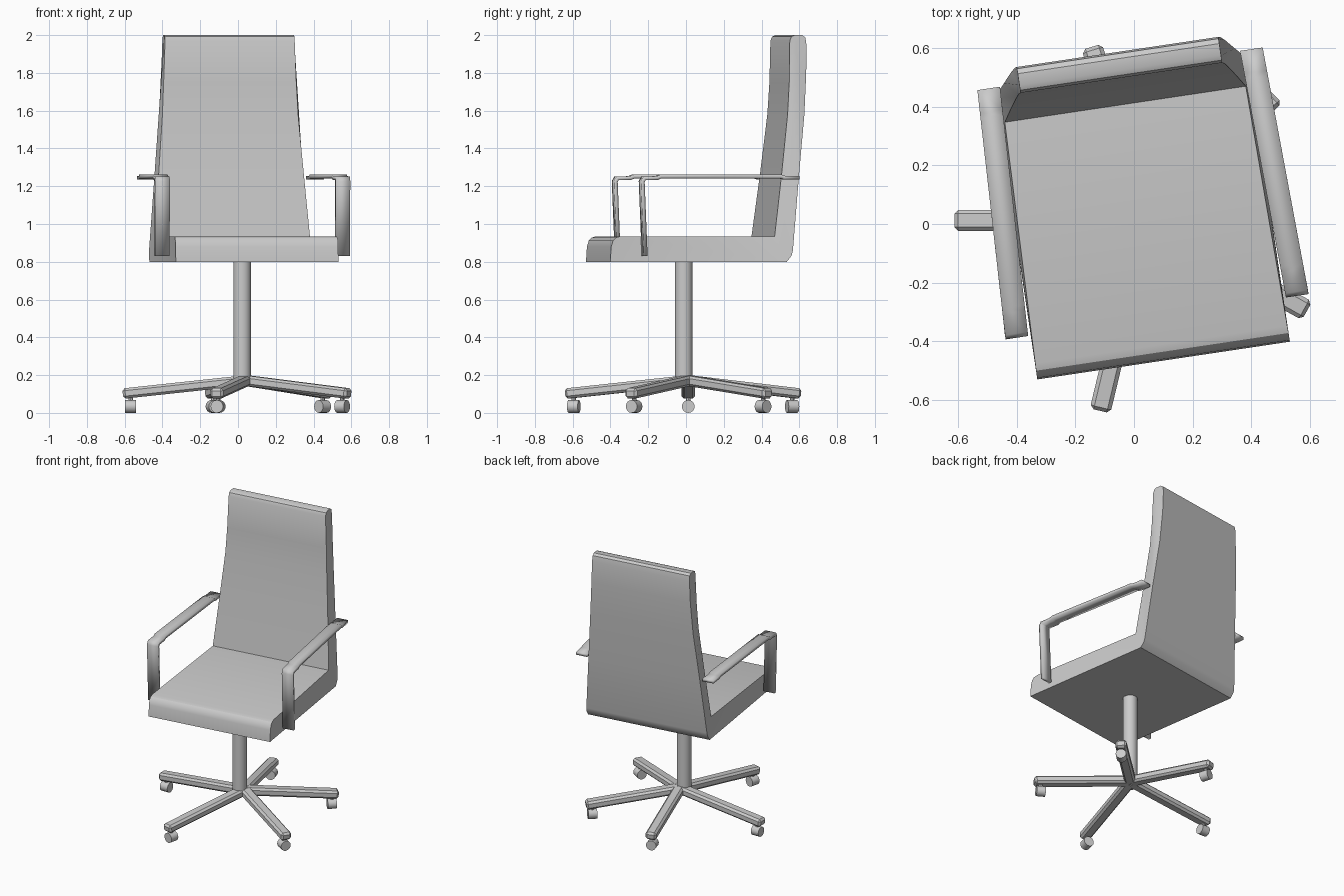
import bpy, bmesh, math
from mathutils import Matrix, Vector

if "Cube" in bpy.data.objects:
    bpy.data.objects.remove(bpy.data.objects["Cube"])

# Upper chair is swivelled on the base
SWIVEL = Matrix.Rotation(math.radians(8.5), 4, 'Z') @ Matrix.Translation((0.031, 0, 0))


def make_object(name, bm, matrix=Matrix(), angle=30):
    bmesh.ops.recalc_face_normals(bm, faces=bm.faces)
    mesh = bpy.data.meshes.new(name)
    bm.to_mesh(mesh)
    bm.free()
    obj = bpy.data.objects.new(name, mesh)
    obj.matrix_world = matrix
    bpy.context.collection.objects.link(obj)
    bpy.ops.object.select_all(action='DESELECT')
    obj.select_set(True)
    bpy.context.view_layer.objects.active = obj
    bpy.ops.object.shade_smooth_by_angle(angle=math.radians(angle))
    return obj


def cylinder(name, radius, depth, matrix, sides=16):
    bm = bmesh.new()
    bmesh.ops.create_cone(bm, cap_ends=True, segments=sides, radius1=radius,
                          radius2=radius, depth=depth)
    return make_object(name, bm, matrix)


# Seat and backrest: one L-shaped side profile (y, z, half width)
profile = [
    (-0.475, 0.80, 0.435), (-0.470, 0.88, 0.435), (-0.460, 0.912, 0.435),
    (-0.445, 0.928, 0.435), (-0.420, 0.935, 0.434), (0.408, 0.935, 0.415),
    (0.450, 1.27, 0.388), (0.485, 1.58, 0.363), (0.495, 1.75, 0.355),
    (0.499, 1.97, 0.347), (0.508, 1.992, 0.347), (0.525, 2.0, 0.347),
    (0.565, 2.0, 0.347), (0.582, 1.988, 0.347), (0.588, 1.95, 0.349),
    (0.586, 1.80, 0.354), (0.574, 1.58, 0.368), (0.540, 1.25, 0.398),
    (0.503, 0.86, 0.432), (0.496, 0.833, 0.434), (0.470, 0.80, 0.435),
]
bm = bmesh.new()
left = [bm.verts.new((-w, y, z)) for y, z, w in profile]
right = [bm.verts.new((w, y, z)) for y, z, w in profile]
n = len(profile)
for i in range(n):
    j = (i + 1) % n
    bm.faces.new((left[i], left[j], right[j], right[i]))
caps = [bm.faces.new(left), bm.faces.new(right[::-1])]
bmesh.ops.triangulate(bm, faces=caps)
make_object("seat_and_backrest", bm, SWIVEL)

# Armrests: bent flat strips (y, z), toed in towards the back
arm_path = [(-0.298, 0.83), (-0.314, 1.225), (-0.304, 1.242), (-0.235, 1.243),
            (-0.215, 1.252), (0.430, 1.252), (0.450, 1.245), (0.530, 1.245)]
for side, label in ((-1, "left"), (1, "right")):
    bm = bmesh.new()
    rows = []
    for y, z in arm_path:
        inner = 0.444 - 0.036 * (y + 0.32)
        rows.append([bm.verts.new((side * x, y, z)) for x in (inner, inner + 0.078)])
    for a, b in zip(rows, rows[1:]):
        bm.faces.new((a[0], a[1], b[1], b[0]))
    arm = make_object(label + "_armrest", bm, SWIVEL, 20)
    solid = arm.modifiers.new("thickness", 'SOLIDIFY')
    solid.thickness = 0.02
    solid.offset = 0
    solid.use_even_offset = True

# Column
cylinder("column", 0.047, 0.65, Matrix.Translation((0.022, -0.012, 0.475)))

# Base legs with a caster under each tip
hub = Vector((0.04, 0.012, 0.172))
tips = [(-0.61, 0.012), (-0.115, -0.635), (0.588, -0.295), (0.478, 0.437), (-0.143, 0.602)]
for k, (x, y) in enumerate(tips, 1):
    tip = Vector((x, y, 0.102))
    span = tip - hub
    rot = span.to_track_quat('X', 'Z').to_matrix().to_4x4()
    bm = bmesh.new()
    bmesh.ops.create_cube(bm, size=1, matrix=Matrix.Diagonal((span.length, 0.072, 0.055, 1)))
    bmesh.ops.bevel(bm, geom=bm.edges[:], offset=0.013, segments=1, affect='EDGES')
    make_object(f"base_leg_{k}", bm, Matrix.Translation((hub + tip) / 2) @ rot)

    flat = Vector((span.x, span.y, 0)).normalized()
    spot = tip - flat * 0.042
    spot.z = 0.034
    axis = flat.to_track_quat('Z', 'Y').to_matrix().to_4x4()
    cylinder(f"caster_{k}", 0.034, 0.058, Matrix.Translation(spot) @ axis)
    # Short caster stem
    cylinder(f"caster_stem_{k}", 0.012, 0.05, Matrix.Translation((spot.x, spot.y, 0.075)), 8)
